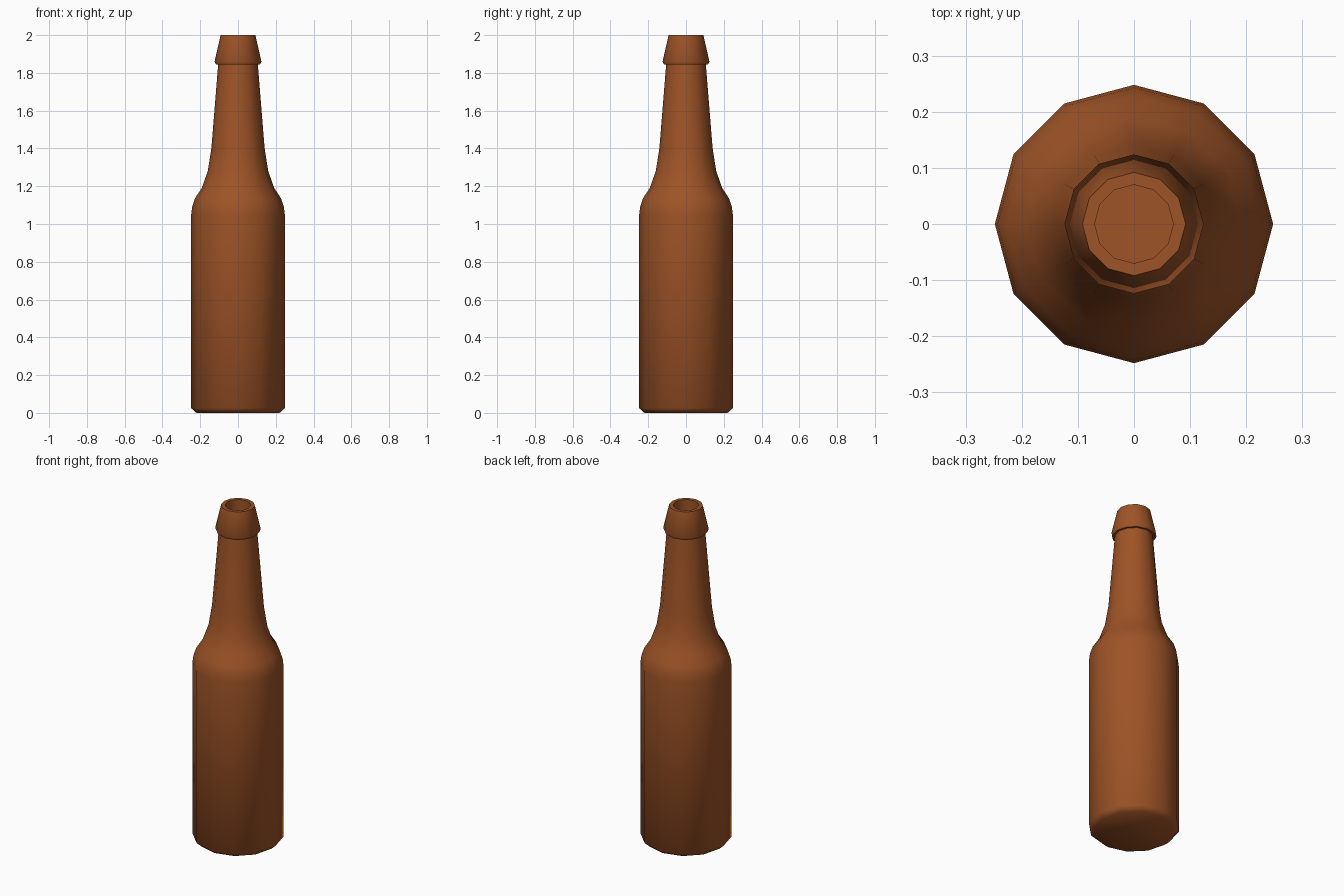
import bpy, bmesh, math

if "Cube" in bpy.data.objects:
    bpy.data.objects.remove(bpy.data.objects["Cube"])

SIDES = 12

# Brown glass
brown = bpy.data.materials.new("brown_glass")
brown.diffuse_color = (0.34, 0.087, 0.02, 1)
brown.use_nodes = True
brown.node_tree.nodes["Principled BSDF"].inputs["Base Color"].default_value = brown.diffuse_color


def lathe(name, profile, material):
    """Spin (radius, height) points around z, closing both ends."""
    bm = bmesh.new()
    rings = []
    for r, z in profile:
        rings.append([bm.verts.new((r * math.cos(2 * math.pi * i / SIDES),
                                    r * math.sin(2 * math.pi * i / SIDES), z))
                      for i in range(SIDES)])
    for a, b in zip(rings, rings[1:]):
        for i in range(SIDES):
            j = (i + 1) % SIDES
            bm.faces.new((a[i], a[j], b[j], b[i]))
    bm.faces.new(rings[0][::-1])
    bm.faces.new(rings[-1])
    mesh = bpy.data.meshes.new(name)
    bm.to_mesh(mesh)
    bm.free()
    mesh.materials.append(material)
    obj = bpy.data.objects.new(name, mesh)
    bpy.context.collection.objects.link(obj)
    bpy.ops.object.select_all(action='DESELECT')
    obj.select_set(True)
    bpy.context.view_layer.objects.active = obj
    bpy.ops.object.shade_smooth_by_angle(angle=math.radians(55))
    return obj


base = [(0.22, 0.0), (0.248, 0.025)]
body = [(0.248, 1.05), (0.243, 1.09), (0.228, 1.135)]
neck = [(0.192, 1.19), (0.16, 1.28), (0.141, 1.40), (0.105, 1.845)]
collar = [(0.117, 1.845), (0.124, 1.86), (0.092, 2.0)]
mouth = [(0.07, 2.0), (0.07, 1.75)]      # hollow opening with a floor

lathe("bottle", base + body + neck + collar + mouth, brown)
